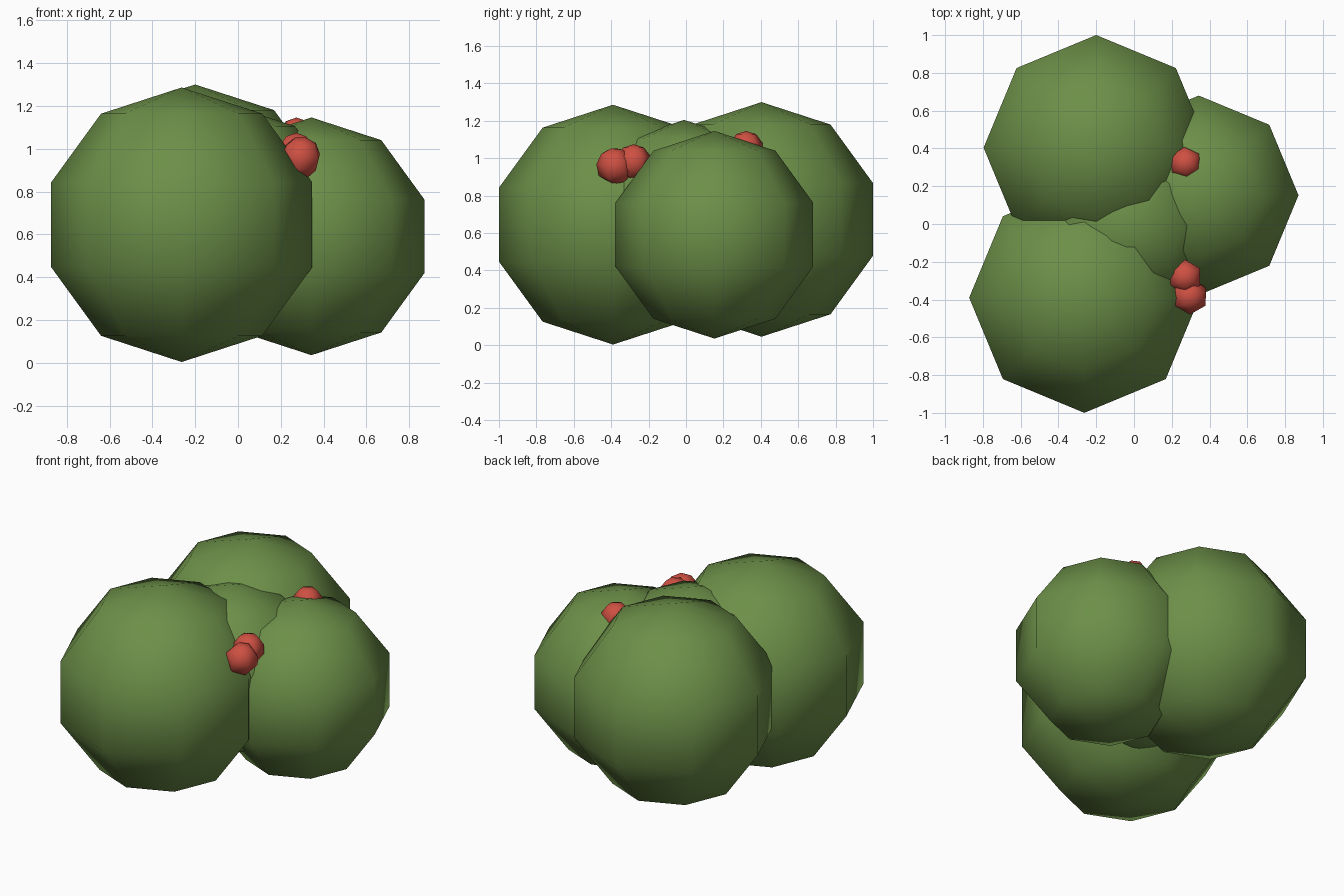
import bpy
import math

if "Cube" in bpy.data.objects:
    bpy.data.objects.remove(bpy.data.objects["Cube"])


def material(name, rgb):
    m = bpy.data.materials.new(name)
    m.diffuse_color = (*rgb, 1.0)
    m.use_nodes = True
    m.node_tree.nodes["Principled BSDF"].inputs["Base Color"].default_value = m.diffuse_color
    return m


leaf_green = material("leaf green", (0.15, 0.275, 0.065))
berry_red = material("berry red", (0.62, 0.08, 0.055))


def ball(name, centre, radius, segments, mat, turn=(0, 0, 0)):
    """Low-poly smooth sphere with five latitude bands."""
    bpy.ops.mesh.primitive_uv_sphere_add(
        segments=segments, ring_count=5, radius=radius, location=centre,
        rotation=[math.radians(a) for a in turn])
    obj = bpy.context.object
    obj.name = name
    obj.data.materials.append(mat)
    bpy.ops.object.shade_smooth()
    return obj


# Overlapping foliage clumps of the bush
clumps = [
    ("front_foliage", (-0.263, -0.39, 0.645), 0.641),
    ("back_foliage", (-0.20, 0.404, 0.673), 0.627),
    ("side_foliage", (0.343, 0.152, 0.591), 0.555),
    ("middle_foliage", (-0.04, -0.01, 0.685), 0.52),
]
for name, centre, radius in clumps:
    ball(name, centre, radius, 8, leaf_green)

# Berries tucked between the clumps
berries = [
    ("back_berry", (0.273, 0.322, 1.055), 0.091, (0, 0, 5)),
    ("middle_berry", (0.272, -0.28, 0.98), 0.095, (0, 0, 0)),
    ("front_berry", (0.293, -0.38, 0.957), 0.1, (12, 14, 0)),
]
for name, centre, radius, turn in berries:
    ball(name, centre, radius, 6, berry_red, turn)
